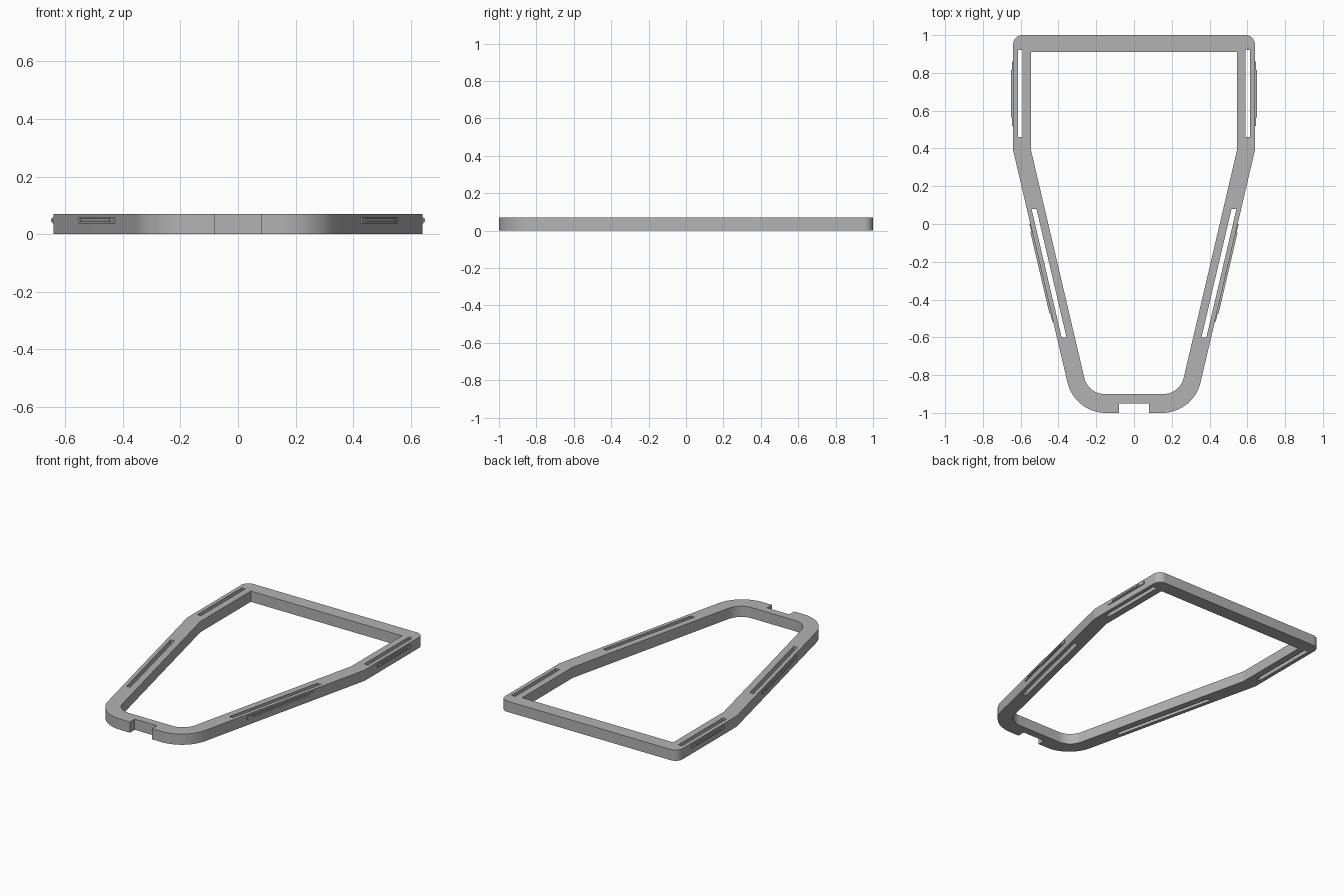
import bpy, bmesh, math
from mathutils import Vector, Matrix

if "Cube" in bpy.data.objects:
    bpy.data.objects.remove(bpy.data.objects["Cube"], do_unlink=True)

HEIGHT = 0.07
SLOPE = 0.234  # sideways run of the tapered rails per unit length

grey = bpy.data.materials.new("grey plastic")
grey.use_nodes = True
colour = (0.45, 0.45, 0.45, 1)
grey.diffuse_color = colour
grey.node_tree.nodes["Principled BSDF"].inputs["Base Color"].default_value = colour


def fillet(points):
    """Round each (x, y, radius) corner of a closed outline."""
    result = []
    for i, (x, y, radius) in enumerate(points):
        corner = Vector((x, y))
        if radius == 0:
            result.append(corner)
            continue
        before = (Vector(points[i - 1][:2]) - corner).normalized()
        after = (Vector(points[(i + 1) % len(points)][:2]) - corner).normalized()
        half = before.angle(after) / 2
        centre = corner + (before + after).normalized() * radius / math.sin(half)
        start = corner + before * radius / math.tan(half) - centre
        end = corner + after * radius / math.tan(half) - centre
        sweep = start.angle_signed(end)
        for k in range(17):
            result.append(centre + Matrix.Rotation(-sweep * k / 16, 2) @ start)
    return result


def mirrored(half):
    """Close a right-hand half outline with its reflection."""
    return half + [(-x, y, r) for x, y, r in reversed(half)]


def prism(name, loops, z0, z1):
    """Fill outlines, treating inner ones as holes, and extrude upward."""
    bm = bmesh.new()
    for loop in loops:
        verts = [bm.verts.new((p[0], p[1], z0)) for p in loop]
        for a, b in zip(verts, verts[1:] + verts[:1]):
            bm.edges.new((a, b))
    bmesh.ops.triangle_fill(bm, use_beauty=True, edges=bm.edges[:])
    top = bmesh.ops.extrude_face_region(bm, geom=bm.faces[:])["geom"]
    bmesh.ops.translate(bm, vec=(0, 0, z1 - z0),
                        verts=[v for v in top if isinstance(v, bmesh.types.BMVert)])
    bmesh.ops.recalc_face_normals(bm, faces=bm.faces[:])
    mesh = bpy.data.meshes.new(name)
    bm.to_mesh(mesh)
    bm.free()
    mesh.materials.append(grey)
    obj = bpy.data.objects.new(name, mesh)
    bpy.context.collection.objects.link(obj)
    return obj


def rail_x(y):
    """Outer edge of the side rail."""
    return 0.64 - max(0, 0.39 - y) * SLOPE


def strip(side, y0, y1, inner, outer):
    """Outline of a strip running along a side rail, offset from its outer edge."""
    return [(side * (rail_x(y) + d), y) for y, d in
            ((y0, inner), (y0, outer), (y1, outer), (y1, inner))]


# Outlines: outer with front notch, inner opening, four flex slots
outer = mirrored([(0.08, -0.95, 0), (0.08, -1, 0), (rail_x(-1), -1, 0.21),
                  (0.64, 0.39, 0), (0.64, 1, 0.05)])
inner = mirrored([(0.243, -0.9, 0.11), (0.545, 0.39, 0), (0.545, 0.91, 0)])
slots = [strip(s, y0, y1, -0.051, -0.025)
         for s in (-1, 1) for y0, y1 in ((0.46, 0.92), (-0.6, 0.08))]
frame = prism("frame", [fillet(outer), fillet(inner)] + slots, 0, HEIGHT)

# Snap ridges on the outside of the side rails, stepped at both ends
for s, side in ((-1, "right"), (1, "left")):
    for part, y0, y1, step in (("rear", 0.52, 0.86, 0.045), ("front", -0.52, 0.0, 0.045)):
        prism(f"{side}_{part}_ridge_base", [strip(s, y0, y1, -0.004, 0.005)], 0.038, 0.058)
        prism(f"{side}_{part}_ridge_tip",
              [strip(s, y0 + step, y1 - step, 0.0, 0.01)], 0.043, 0.054)

# Smooth the rounded corners only
bpy.ops.object.select_all(action="DESELECT")
frame.select_set(True)
bpy.context.view_layer.objects.active = frame
bpy.ops.object.shade_smooth_by_angle(angle=math.radians(12))
